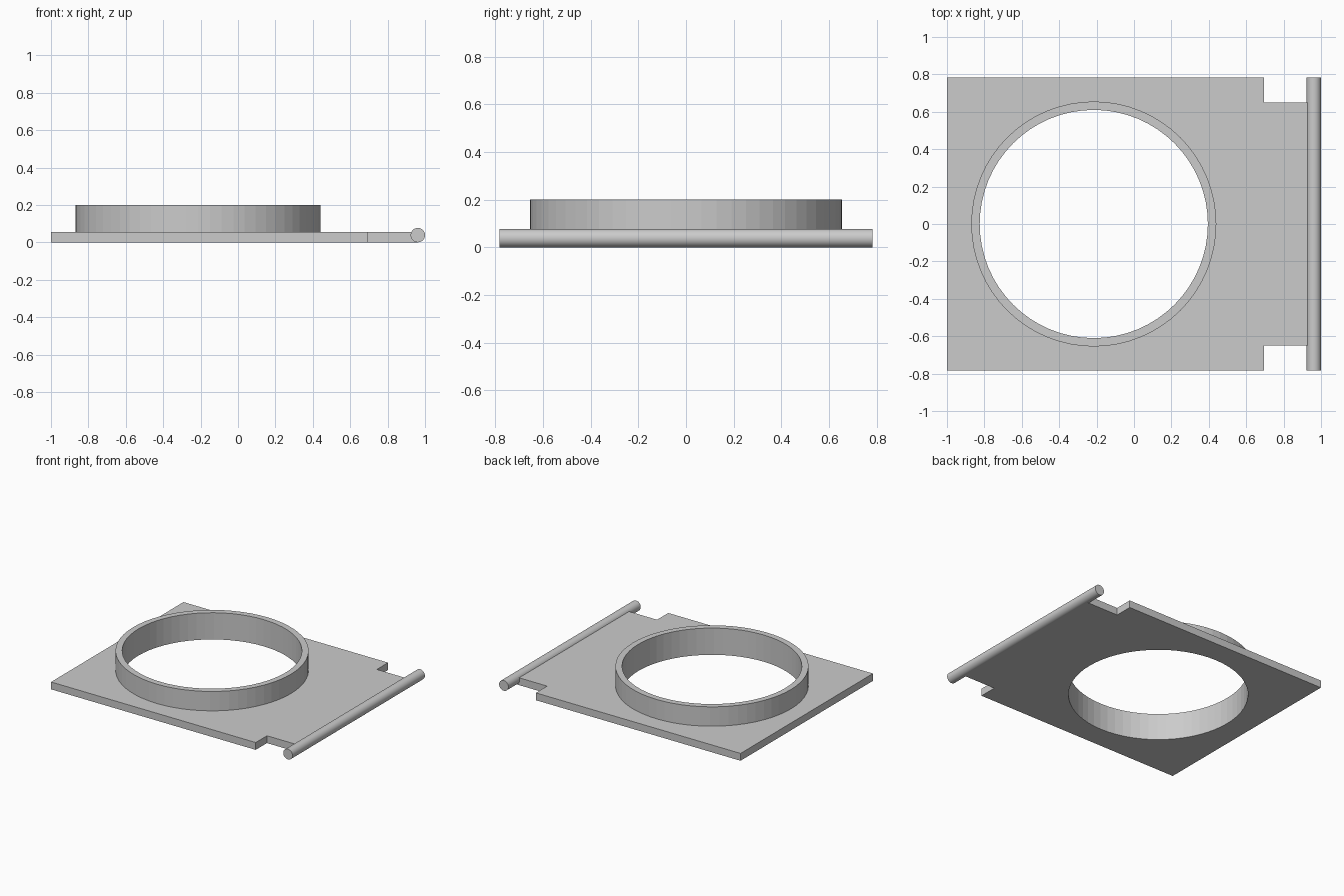
import bpy, bmesh
from math import cos, sin, pi

cube = bpy.data.objects.get("Cube")
if cube:
    bpy.data.objects.remove(cube, do_unlink=True)

SIDES = 64
CENTRE_X = -0.215
OUTER, INNER = 0.655, 0.61
PLATE_TOP, COLLAR_TOP = 0.055, 0.2
HALF_Y, ROD_R = 0.783, 0.0385
ROD_X = 1 - ROD_R

grey = bpy.data.materials.new("plain grey")
grey.use_nodes = True
colour = (0.6, 0.6, 0.6, 1)
grey.diffuse_color = colour
grey.node_tree.nodes["Principled BSDF"].inputs["Base Color"].default_value = colour


def finish(name, bm):
    bmesh.ops.recalc_face_normals(bm, faces=bm.faces)
    mesh = bpy.data.meshes.new(name)
    bm.to_mesh(mesh)
    bm.free()
    mesh.materials.append(grey)
    obj = bpy.data.objects.new(name, mesh)
    bpy.context.collection.objects.link(obj)
    return obj


def circle(radius):
    angles = [2 * pi * i / SIDES for i in range(SIDES)]
    return [(CENTRE_X + radius * cos(a), radius * sin(a)) for a in angles]


def loop(bm, points, z):
    verts = [bm.verts.new((x, y, z)) for x, y in points]
    edges = [bm.edges.new((v, verts[i - 1])) for i, v in enumerate(verts)]
    return verts, edges


# Base plate: notched outline with a round opening, extruded upward
half = [(-1, HALF_Y), (0.695, HALF_Y), (0.695, 0.65), (ROD_X, 0.65)]
outline = half + [(x, -y) for x, y in reversed(half)]
bm = bmesh.new()
edges = loop(bm, outline, 0)[1] + loop(bm, circle(INNER), 0)[1]
bmesh.ops.triangle_fill(bm, edges=edges, use_beauty=True, normal=(0, 0, 1))
bmesh.ops.dissolve_limit(bm, angle_limit=0.01, verts=[], edges=bm.edges)
top = bmesh.ops.extrude_face_region(bm, geom=bm.faces[:], use_keep_orig=True)
bmesh.ops.translate(bm, vec=(0, 0, PLATE_TOP),
                    verts=[g for g in top["geom"] if isinstance(g, bmesh.types.BMVert)])
finish("base_plate", bm)

# Round collar: outer wall, rim and inner wall standing on the plate
bm = bmesh.new()
profile = [(OUTER, PLATE_TOP), (OUTER, COLLAR_TOP), (INNER, COLLAR_TOP), (INNER, PLATE_TOP)]
rings = [loop(bm, circle(r), z)[0] for r, z in profile]
for a, b in zip(rings, rings[1:]):
    for i in range(SIDES):
        bm.faces.new((a[i - 1], a[i], b[i], b[i - 1]))
# The open lower edge sits on the plate, so orient by hand after finishing
finish("round_collar", bm)

# Hinge rod along the right-hand edge
bpy.ops.mesh.primitive_cylinder_add(vertices=32, radius=ROD_R, depth=2 * HALF_Y,
                                    location=(ROD_X, 0, ROD_R), rotation=(pi / 2, 0, 0))
rod = bpy.context.object
rod.name = "hinge_rod"
rod.data.materials.append(grey)
bpy.ops.object.shade_smooth_by_angle()
